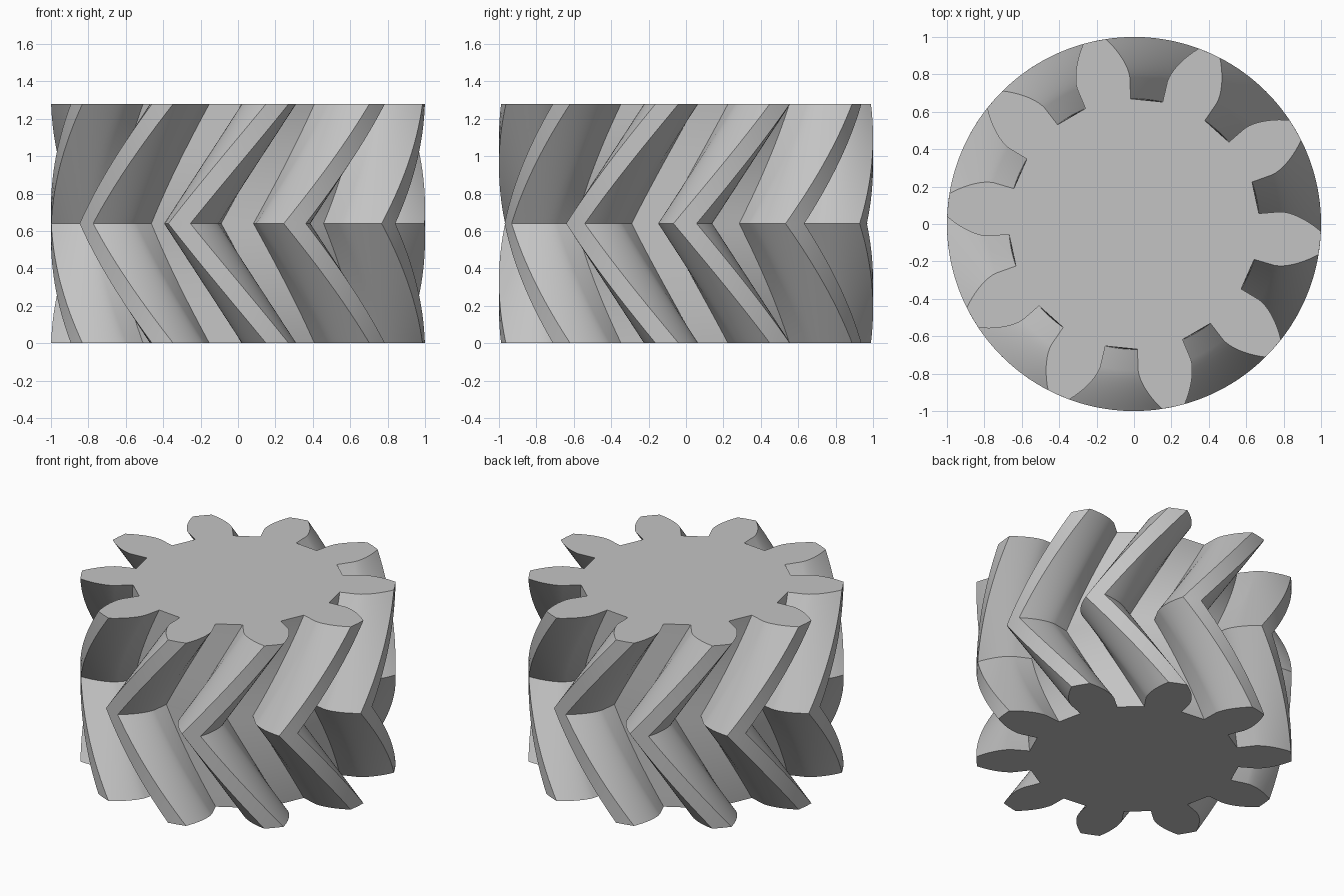
import bpy
import bmesh
from math import sin, cos, tan, acos, radians, pi

if "Cube" in bpy.data.objects:
    bpy.data.objects.remove(bpy.data.objects["Cube"], do_unlink=True)

TEETH = 10
HEIGHT = 1.28
TIP, BASE, ROOT = 1.0, 0.783, 0.67     # tip, involute base and root radii
HALF_TOOTH = radians(10.6)             # half the tooth angle at the base circle
MID_TURN, TWIST = radians(-0.3), radians(30.5)
FLANK_STEPS, RINGS = 9, 32


def half_tooth():
    """Polar points (radius, angle from the tooth centre), root to tip."""
    points = [(ROOT, HALF_TOOTH)]
    for i in range(FLANK_STEPS + 1):
        r = BASE + (TIP - BASE) * i / FLANK_STEPS
        pressure = acos(BASE / r)
        points.append((r, HALF_TOOTH - (tan(pressure) - pressure)))
    return points


def gear_outline():
    flank = half_tooth()
    tooth = [(r, -a) for r, a in flank] + [(TIP, 0)] + flank[::-1]
    return [(r, a + 2 * pi * k / TEETH) for k in range(TEETH) for r, a in tooth]


# Stack the outline into rings that turn one way, then back, from the middle
bm = bmesh.new()
outline = gear_outline()
rings = []
for i in range(RINGS + 1):
    t = i / RINGS
    turn = MID_TURN + TWIST * abs(2 * t - 1)
    rings.append([bm.verts.new((r * cos(a + turn), r * sin(a + turn), HEIGHT * t))
                  for r, a in outline])

# Tooth walls
count = len(outline)
for low, high in zip(rings, rings[1:]):
    for j in range(count):
        k = (j + 1) % count
        bm.faces.new((low[j], low[k], high[k], high[j]))

# Flat end faces
bm.faces.new(rings[0][::-1])
bm.faces.new(rings[-1])

mesh = bpy.data.meshes.new("herringbone_gear")
bm.to_mesh(mesh)
bm.free()
gear = bpy.data.objects.new("herringbone_gear", mesh)
bpy.context.collection.objects.link(gear)

# Plain grey
grey = bpy.data.materials.new("plain grey")
grey.use_nodes = True
colour = (0.55, 0.55, 0.55, 1)
grey.diffuse_color = colour
grey.node_tree.nodes["Principled BSDF"].inputs["Base Color"].default_value = colour
mesh.materials.append(grey)

# Smooth flanks with crisp tooth edges
bpy.ops.object.select_all(action="DESELECT")
gear.select_set(True)
bpy.context.view_layer.objects.active = gear
bpy.ops.object.shade_smooth_by_angle(angle=radians(25))
